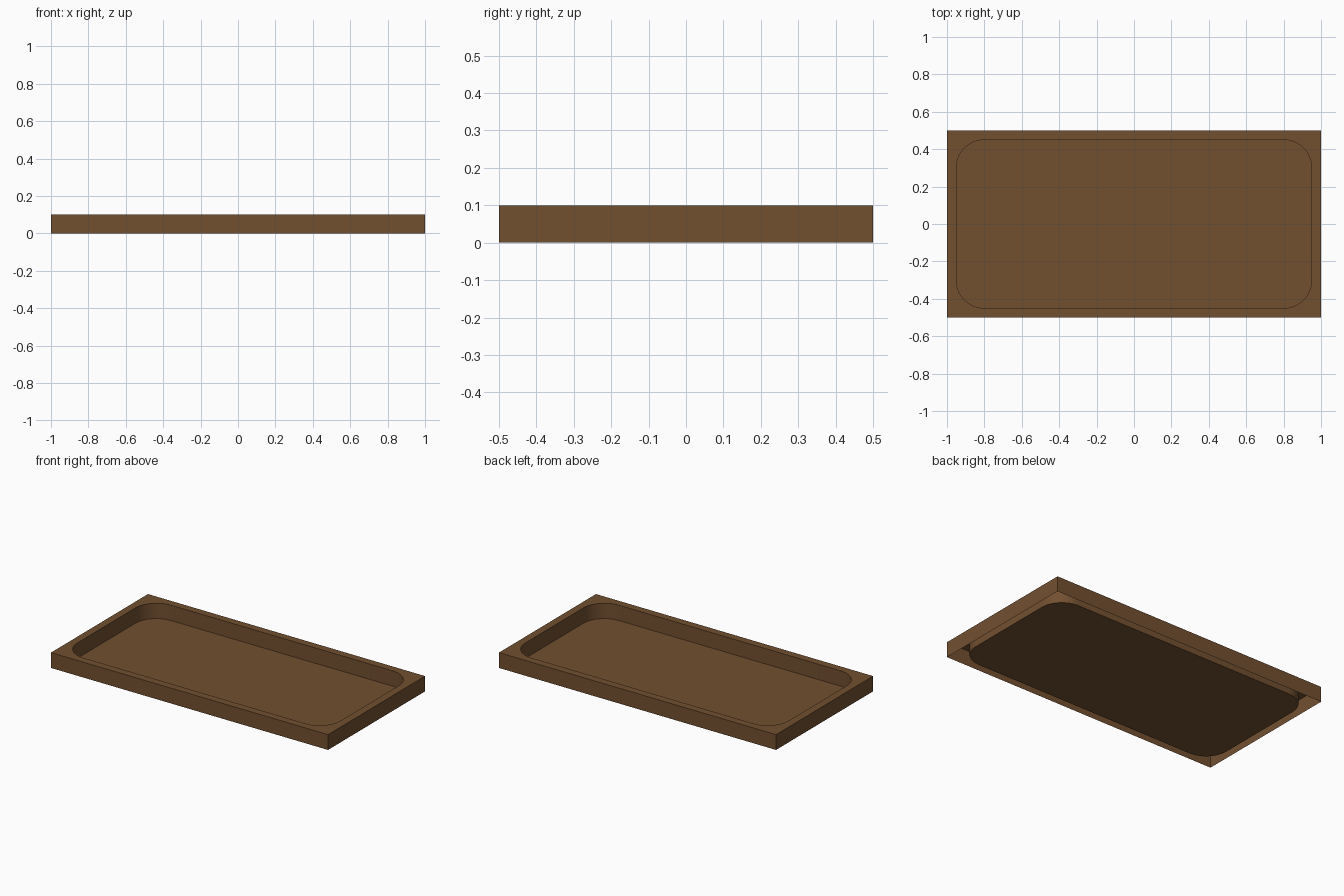
import bpy, bmesh, math

if "Cube" in bpy.data.objects:
    bpy.data.objects.remove(bpy.data.objects["Cube"])

HX, HY, H = 1.0, 0.5, 0.1      # half length, half width, height
RIM, RAD, SEG = 0.05, 0.15, 10  # rim width, pocket corner radius, segments per corner

bm = bmesh.new()


def ring(points, z):
    return [bm.verts.new((x, y, z)) for x, y in points]


def wall(upper, lower, flip, smooth):
    n = len(upper)
    for i in range(n):
        j = (i + 1) % n
        quad = [upper[i], lower[i], lower[j], upper[j]]
        f = bm.faces.new(quad[::-1] if flip else quad)
        f.smooth = smooth


# Plan outlines, both counter-clockwise from the +x +y corner
signs = [(1, 1), (-1, 1), (-1, -1), (1, -1)]
outer = [(sx * HX, sy * HY) for sx, sy in signs]
pocket = []
for k, (sx, sy) in enumerate(signs):
    cx, cy = sx * (HX - RIM - RAD), sy * (HY - RIM - RAD)
    for i in range(SEG + 1):
        a = math.pi / 2 * (k + i / SEG)
        pocket.append((cx + RAD * math.cos(a), cy + RAD * math.sin(a)))

out_top, out_low = ring(outer, H), ring(outer, 0)
in_top, in_low = ring(pocket, H), ring(pocket, 0)

# Outer sides, rounded pocket wall and tray floor (underside of the rim stays open)
wall(out_top, out_low, False, False)
wall(in_top, in_low, True, True)
bm.faces.new(in_low)

# Flat rim: a corner fan plus one straight strip per side
n = SEG + 1
for k in range(4):
    for i in range(SEG):
        bm.faces.new((out_top[k], in_top[k * n + i + 1], in_top[k * n + i]))
    nk = (k + 1) % 4
    bm.faces.new((out_top[k], out_top[nk], in_top[nk * n], in_top[k * n + SEG]))

# Keep every face of the rim and floor pointing up
bm.normal_update()
for f in bm.faces:
    if f.normal.z < -0.5:
        f.normal_flip()

mesh = bpy.data.meshes.new("tray")
bm.to_mesh(mesh)
bm.free()
tray = bpy.data.objects.new("tray", mesh)
bpy.context.collection.objects.link(tray)

mat = bpy.data.materials.new("brown_wood")
mat.diffuse_color = (0.17, 0.08, 0.03, 1)
mat.use_nodes = True
mat.node_tree.nodes["Principled BSDF"].inputs["Base Color"].default_value = mat.diffuse_color
mesh.materials.append(mat)

bpy.context.view_layer.objects.active = tray
tray.select_set(True)
bpy.ops.object.shade_smooth_by_angle(angle=math.radians(30))
